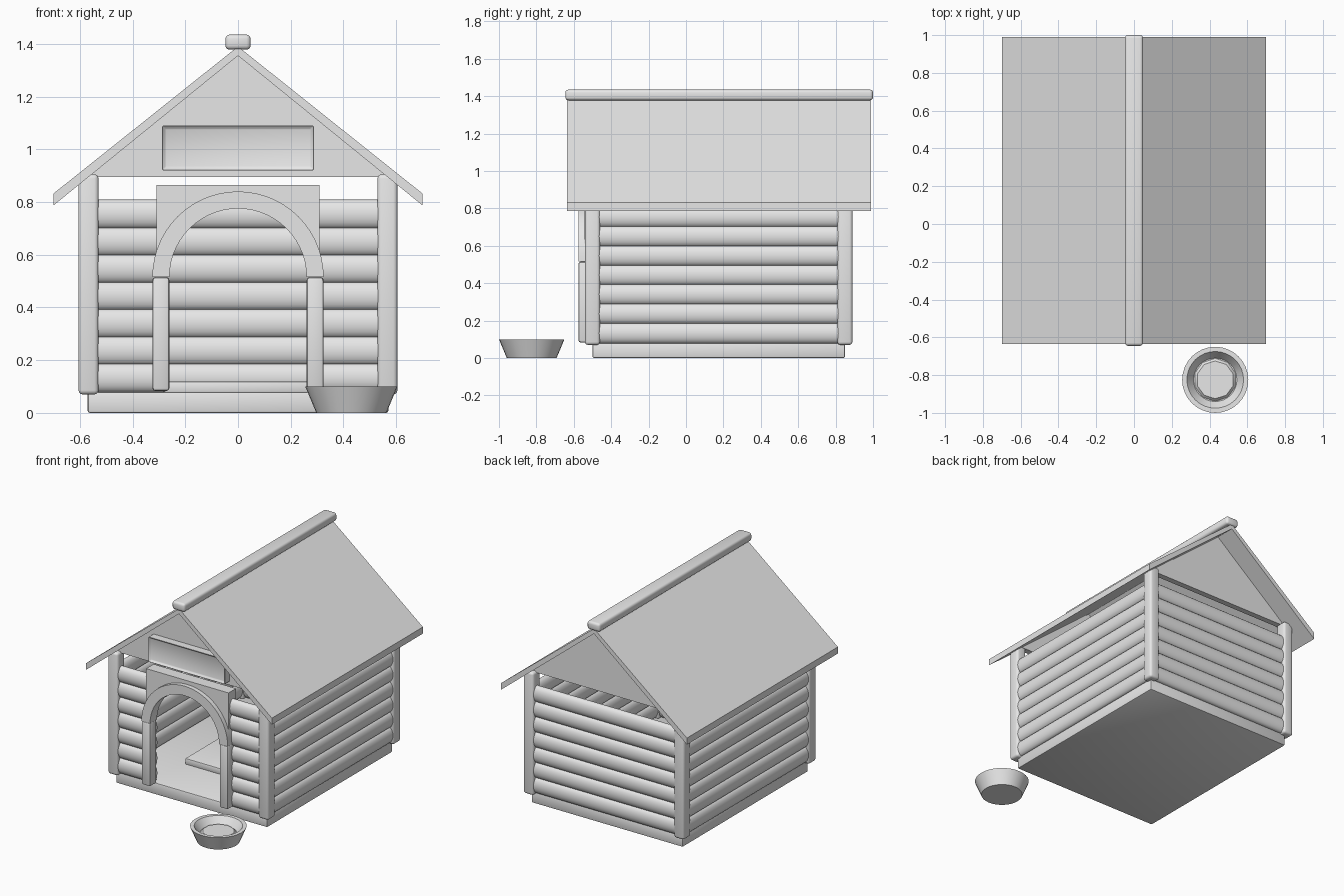
import bpy, bmesh
from math import cos, sin, pi, radians

if "Cube" in bpy.data.objects:
    bpy.data.objects.remove(bpy.data.objects["Cube"], do_unlink=True)

grey = bpy.data.materials.new("plain_grey")
grey.use_nodes = True
grey.diffuse_color = (0.8, 0.8, 0.8, 1)
grey.node_tree.nodes["Principled BSDF"].inputs["Base Color"].default_value = (0.8, 0.8, 0.8, 1)
parts = []


def finish(name, bm, bevel=0, segments=2):
    bmesh.ops.recalc_face_normals(bm, faces=bm.faces[:])
    if bevel:
        bmesh.ops.bevel(bm, geom=bm.edges[:], offset=bevel, segments=segments,
                        profile=0.5, affect='EDGES')
    mesh = bpy.data.meshes.new(name)
    bm.to_mesh(mesh)
    bm.free()
    mesh.materials.append(grey)
    obj = bpy.data.objects.new(name, mesh)
    bpy.context.collection.objects.link(obj)
    parts.append(obj)
    return obj


def box(name, x, y, z, bevel=0, segments=2):
    """Box from (low, high) ranges."""
    bm = bmesh.new()
    bmesh.ops.create_cube(bm, size=1)
    for v in bm.verts:
        for i, (lo, hi) in enumerate((x, y, z)):
            v.co[i] = (lo + hi) / 2 + v.co[i] * (hi - lo)
    return finish(name, bm, bevel, segments)


def extrude(name, outline, y0, y1):
    """Front outline in x and z, pushed along y."""
    bm = bmesh.new()
    face = bm.faces.new([bm.verts.new((x, y0, z)) for x, z in outline])
    out = bmesh.ops.extrude_face_region(bm, geom=[face])
    for v in out["geom"]:
        if isinstance(v, bmesh.types.BMVert):
            v.co.y = y1
    return finish(name, bm)


def log(name, axis, lo, hi, across, z):
    """Flattened round log lying along x or y."""
    n, rings = 20, []
    bm = bmesh.new()
    for along in (lo, hi):
        ring = []
        for i in range(n):
            a = 2 * pi * i / n
            side, up = across + 0.032 * cos(a), z + 0.055 * sin(a)
            ring.append(bm.verts.new((along, side, up) if axis == "x" else (side, along, up)))
        rings.append(ring)
        bm.faces.new(ring)
    for i in range(n):
        j = (i + 1) % n
        bm.faces.new((rings[0][i], rings[0][j], rings[1][j], rings[1][i]))
    finish(name, bm)


def arc(radius, centre_z, steps=28):
    return [(radius * cos(pi * i / steps), centre_z + radius * sin(pi * i / steps))
            for i in range(steps + 1)]


FRONT, BACK, SIDE = -0.5, 0.85, 0.567

# Base and sleeping mat
box("floor", (-0.57, 0.57), (FRONT, BACK), (0, 0.08), 0.008)
box("sleeping_mat", (-0.28, 0.28), (-0.17, 0.6), (0.075, 0.12), 0.008)

# Corner posts
for end, y in (("front", FRONT), ("back", BACK)):
    for side, s in (("left", 1), ("right", -1)):
        x = s * SIDE
        box(f"{end}_{side}_post", (x - 0.038, x + 0.038), (y - 0.04, y + 0.04),
            (0.07, 0.905), 0.016, 3)

# Log walls, with the doorway left open in front
for row in range(7):
    z = 0.133 + row * 0.1035
    log(f"back_log_{row}", "x", -0.55, 0.55, BACK, z)
    for side, s in (("left", 1), ("right", -1)):
        log(f"{side}_log_{row}", "y", FRONT, BACK, s * SIDE, z)
        lo, hi = sorted((s * 0.28, s * 0.55))
        log(f"front_{side}_log_{row}", "x", lo, hi, FRONT, z)

# Doorway: jambs, arch and the panel behind the arch
SPRING = 0.515
for side, s in (("left", 1), ("right", -1)):
    lo, hi = sorted((s * 0.26, s * 0.325))
    box(f"door_{side}_jamb", (lo, hi), (-0.575, -0.5), (0.083, SPRING), 0.012)
extrude("door_arch", arc(0.325, SPRING) + arc(0.26, SPRING)[::-1], -0.575, -0.5)
extrude("door_panel", [(0.31, SPRING), (0.31, 0.865), (-0.31, 0.865), (-0.31, SPRING)]
        + arc(0.285, SPRING)[::-1], -0.545, -0.465)

# Gable walls
for end, y in (("front", FRONT), ("back", BACK - 0.04)):
    extrude(f"{end}_gable", [(-0.578, 0.895), (0.578, 0.895), (0, 1.36)], y, y + 0.04)

# Blank plaque with a sunken middle
bm = bmesh.new()
bmesh.ops.create_cube(bm, size=1)
for v in bm.verts:
    v.co = (v.co.x * 0.575, -0.525 + v.co.y * 0.06, 1.005 + v.co.z * 0.17)
bmesh.ops.recalc_face_normals(bm, faces=bm.faces[:])
face = min(bm.faces, key=lambda f: f.calc_center_median().y)
bmesh.ops.inset_region(bm, faces=[face], thickness=0.018)
for v in face.verts:
    v.co.y += 0.015
finish("plaque", bm, 0.003, 1)

# Roof and ridge cap
extrude("roof", [(0, 1.39), (0.7, 0.832), (0.7, 0.787), (0, 1.355),
                 (-0.7, 0.787), (-0.7, 0.832)], -0.635, 0.99)
box("ridge_cap", (-0.048, 0.048), (-0.645, 1.0), (1.378, 1.435), 0.016, 3)

# Food bowl, turned from a profile
profile = [(0.133, 0), (0.175, 0.1), (0.15, 0.1), (0.115, 0.05)]
steps = 32
bm = bmesh.new()
rings = [[bm.verts.new((0.43 + r * cos(2 * pi * i / steps), -0.825 + r * sin(2 * pi * i / steps), z))
          for i in range(steps)] for r, z in profile]
for low, high in zip(rings, rings[1:]):
    for i in range(steps):
        j = (i + 1) % steps
        bm.faces.new((low[i], low[j], high[j], high[i]))
bm.faces.new(rings[0])
bm.faces.new(rings[-1])
finish("food_bowl", bm)

# Food in the bowl
bm = bmesh.new()
bmesh.ops.create_cone(bm, cap_ends=True, segments=10, radius1=0.118, radius2=0.1, depth=0.02)
bmesh.ops.translate(bm, verts=bm.verts[:], vec=(0.43, -0.825, 0.055))
finish("food", bm)

# Smooth the rounded parts, keep corners crisp
bpy.ops.object.select_all(action='DESELECT')
for obj in parts:
    obj.select_set(True)
bpy.context.view_layer.objects.active = parts[0]
bpy.ops.object.shade_smooth_by_angle(angle=radians(35))
